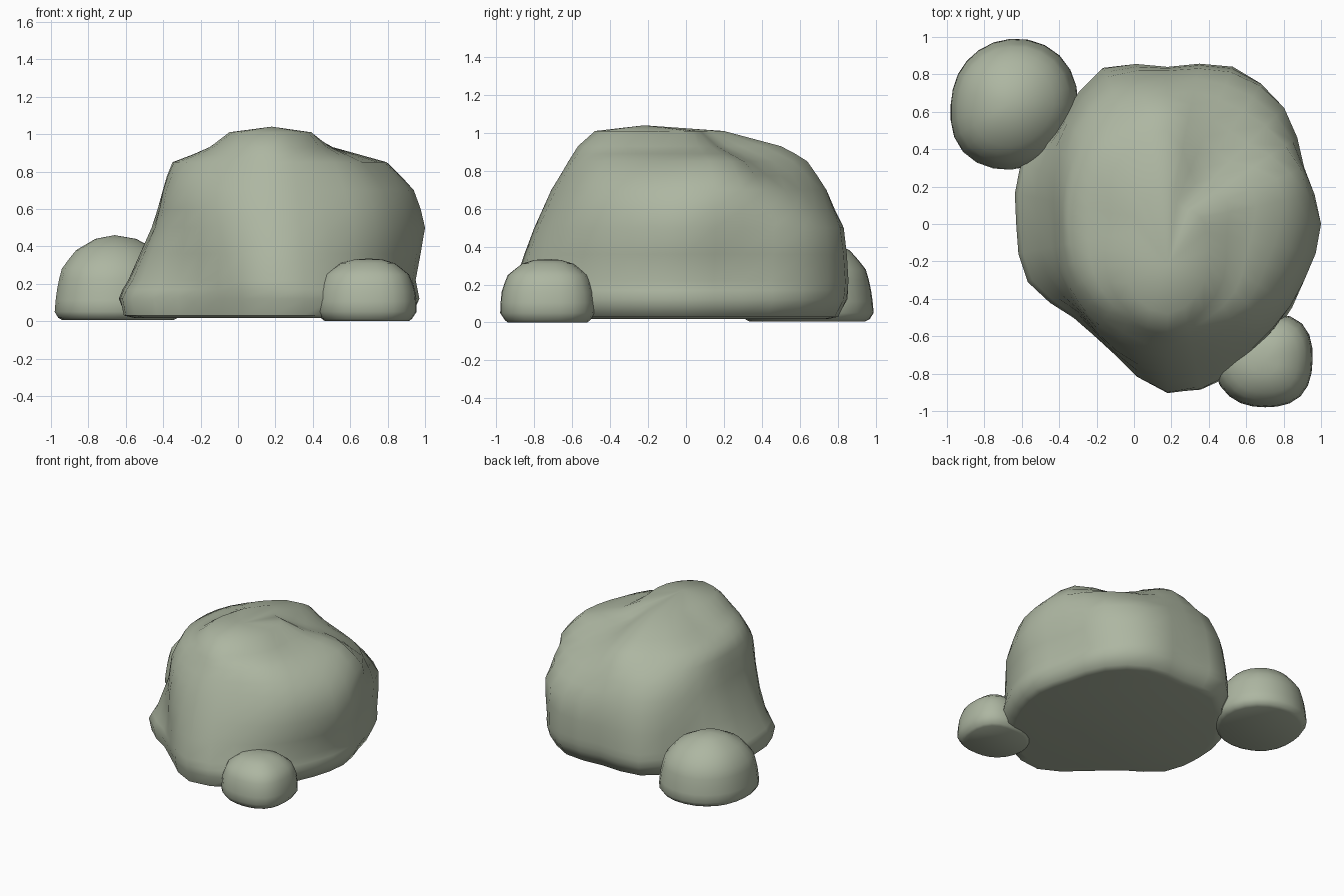
import bpy, bmesh, math

if "Cube" in bpy.data.objects:
    bpy.data.objects.remove(bpy.data.objects["Cube"])

stone = bpy.data.materials.new("grey_green_stone")
stone.diffuse_color = (0.42, 0.47, 0.36, 1)
stone.use_nodes = True
stone.node_tree.nodes["Principled BSDF"].inputs["Base Color"].default_value = stone.diffuse_color


def cubic(a, b, c, d, t):
    """Catmull-Rom blend between b and c."""
    return b + 0.5 * t * (c - a + t * (2*a - 5*b + 4*c - d + t * (3*(b - c) + d - a)))


def refine(ring, steps):
    """Smoothly resample a closed ring of radii."""
    n = len(ring)
    return [cubic(ring[i - 1], ring[i], ring[(i + 1) % n], ring[(i + 2) % n], s / steps)
            for i in range(n) for s in range(steps)]


def rock(name, center, rings, peak, steps):
    """Loft closed rings (height, radii by angle) into a flat-bottomed boulder."""
    rings = [(z, refine(r, steps)) for z, r in rings]
    n = len(rings[0][1])
    # rounded bottom edge, then a smooth in-between ring above the base
    z0, r0 = rings[0]
    full = [(z0 - 0.012, [r * 0.93 for r in r0])]
    for i, (z, r) in enumerate(rings):
        full.append((z, r))
        if 1 <= i < len(rings) - 2:
            z2, r2 = rings[i + 1]
            ra, rb = rings[i - 1][1], rings[i + 2][1]
            full.append(((z + z2) / 2, [cubic(ra[k], r[k], r2[k], rb[k], 0.5) * 0.5
                                        + (r[k] + r2[k]) * 0.25 for k in range(n)]))
    bm = bmesh.new()
    loops = [[bm.verts.new((center[0] + r[k] * math.cos(math.tau * k / n),
                            center[1] + r[k] * math.sin(math.tau * k / n), z))
              for k in range(n)] for z, r in full]
    bm.faces.new(loops[0][::-1])
    for lo, hi in zip(loops, loops[1:]):
        for k in range(n):
            j = (k + 1) % n
            bm.faces.new((lo[k], lo[j], hi[j], hi[k]))
    tip = bm.verts.new(peak)
    for k in range(n):
        bm.faces.new((loops[-1][k], loops[-1][(k + 1) % n], tip))
    me = bpy.data.meshes.new(name)
    bm.to_mesh(me)
    bm.free()
    me.materials.append(stone)
    ob = bpy.data.objects.new(name, me)
    bpy.context.collection.objects.link(ob)
    bpy.ops.object.select_all(action='DESELECT')
    ob.select_set(True)
    bpy.context.view_layer.objects.active = ob
    bpy.ops.object.shade_smooth_by_angle(angle=math.radians(55))
    return ob


# Large boulder: 16 radii per height, counter-clockwise from +x
rock("large_boulder", (0.18, 0.0), [
    (0.03, [.75, .74, .82, .85, .79, .84, .77, .80, .79, .79, .69, .73, .87, .84, .78, .75]),
    (0.12, [.79, .78, .87, .90, .83, .90, .80, .85, .81, .81, .71, .75, .90, .88, .82, .79]),
    (0.22, [.77, .76, .87, .91, .84, .90, .79, .80, .76, .75, .68, .75, .90, .85, .80, .77]),
    (0.50, [.82, .79, .88, .88, .82, .85, .76, .69, .63, .65, .66, .73, .80, .78, .79, .79]),
    (0.70, [.76, .77, .74, .72, .74, .76, .70, .62, .58, .61, .64, .67, .71, .69, .72, .73]),
    (0.85, [.60, .63, .47, .50, .64, .60, .58, .55, .53, .54, .56, .58, .62, .60, .60, .57]),
    (0.93, [.32, .34, .25, .31, .50, .46, .41, .34, .31, .36, .44, .52, .57, .50, .42, .34]),
    (1.01, [.20, .16, .12, .13, .20, .19, .16, .17, .18, .22, .32, .43, .48, .41, .30, .22]),
], (0.18, -0.22, 1.04), 2)


def small_rock(name, center, radii, levels, top):
    """Small rock: one outline scaled at each height."""
    rock(name, center, [(z, [r * s for r in radii]) for z, s in levels],
         (center[0], center[1], top), 3)


# Small rocks at the back left and front right
small_rock("back_left_rock", (-0.66, 0.64), [.36, .37, .35, .33, .32, .36, .35, .34],
           [(0.018, .94), (0.05, 1.0), (0.17, .96), (0.28, .88), (0.38, .64), (0.44, .32)], 0.46)
small_rock("front_right_rock", (0.70, -0.73), [.255, .28, .25, .27, .28, .27, .25, .27],
           [(0.012, .90), (0.05, 1.0), (0.16, .97), (0.25, .84), (0.31, .54), (0.33, .28)], 0.335)
